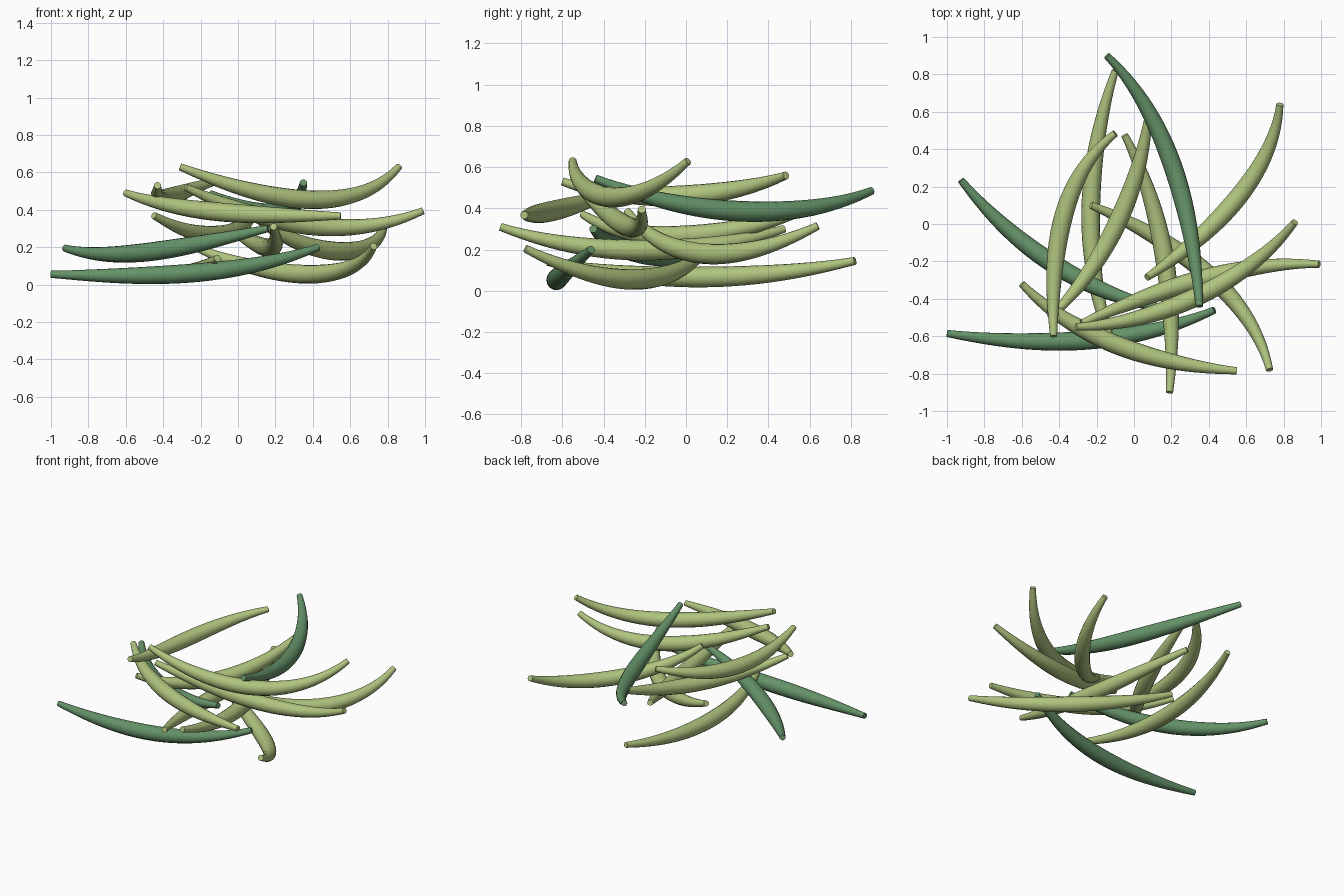
import bpy, bmesh, math
from mathutils import Vector

if "Cube" in bpy.data.objects:
    bpy.data.objects.remove(bpy.data.objects["Cube"])


def material(name, color):
    m = bpy.data.materials.new(name)
    m.diffuse_color = color
    m.use_nodes = True
    m.node_tree.nodes["Principled BSDF"].inputs["Base Color"].default_value = m.diffuse_color
    return m


light = material("light_green", (0.43, 0.55, 0.21, 1))
dark = material("dark_green", (0.13, 0.29, 0.14, 1))

RINGS, SIDES = 28, 16
R_END, R_MID = 0.019, 0.050


def path_point(pts, knots, t):
    # smooth cubic passing through the four guide points
    out = Vector()
    for i, p in enumerate(pts):
        w = 1.0
        for j, k in enumerate(knots):
            if j != i:
                w *= (t - k) / (knots[i] - k)
        out += p * w
    return out


def pod(name, guide, mat):
    pts = [Vector(p) for p in guide]
    knots = [0.0]
    for a, b in zip(pts, pts[1:]):
        knots.append(knots[-1] + (b - a).length)
    knots = [k / knots[-1] for k in knots]
    bm = bmesh.new()
    rings = []
    for i in range(RINGS + 1):
        t = i / RINGS
        c = path_point(pts, knots, t)
        d = (path_point(pts, knots, t + 0.01) - path_point(pts, knots, t - 0.01)).normalized()
        side = d.cross(Vector((0, 0, 1))).normalized()
        up = side.cross(d)
        r = R_END + (R_MID - R_END) * math.sin(math.pi * t) ** 1.1 if 0 < i < RINGS else R_END
        ring = []
        for s in range(SIDES):
            a = 2 * math.pi * s / SIDES
            ring.append(bm.verts.new(c + (side * math.cos(a) + up * math.sin(a)) * r))
        rings.append(ring)
    for r0, r1 in zip(rings, rings[1:]):
        for s in range(SIDES):
            n = (s + 1) % SIDES
            bm.faces.new((r0[s], r0[n], r1[n], r1[s]))
    # flat cut tips
    bm.faces.new(rings[0])
    bm.faces.new(rings[-1])
    bmesh.ops.recalc_face_normals(bm, faces=bm.faces[:])
    me = bpy.data.meshes.new(name)
    bm.to_mesh(me)
    bm.free()
    me.materials.append(mat)
    ob = bpy.data.objects.new(name, me)
    bpy.context.collection.objects.link(ob)
    bpy.ops.object.select_all(action='DESELECT')
    ob.select_set(True)
    bpy.context.view_layer.objects.active = ob
    bpy.ops.object.shade_smooth_by_angle(angle=math.radians(40))


# dark pods
dark_pods = [
    [(-0.145, 0.90, 0.485), (0.13, 0.50, 0.39), (0.285, 0.03, 0.41), (0.35, -0.44, 0.545)],
    [(-0.925, 0.235, 0.195), (-0.65, -0.05, 0.162), (-0.28, -0.30, 0.205), (0.16, -0.45, 0.30)],
    [(-1.0, -0.585, 0.055), (-0.55, -0.628, 0.048), (0.0, -0.59, 0.09), (0.43, -0.46, 0.20)],
]
# light pods
light_pods = [
    [(-0.10, 0.82, 0.145), (-0.21, 0.35, 0.078), (-0.22, -0.20, 0.075), (-0.11, -0.67, 0.14)],
    [(-0.10, 0.485, 0.56), (-0.32, 0.20, 0.485), (-0.42, -0.20, 0.46), (-0.43, -0.60, 0.53)],
    [(0.08, 0.60, 0.40), (-0.01, 0.20, 0.29), (-0.19, -0.18, 0.27), (-0.45, -0.50, 0.37)],
    [(-0.05, 0.475, 0.30), (0.105, 0.08, 0.215), (0.19, -0.40, 0.205), (0.19, -0.90, 0.31)],
    [(-0.60, -0.32, 0.49), (-0.28, -0.56, 0.41), (0.10, -0.71, 0.375), (0.55, -0.785, 0.367)],
    [(-0.23, 0.10, 0.20), (0.10, -0.06, 0.09), (0.47, -0.34, 0.06), (0.725, -0.78, 0.205)],
    [(0.07, -0.285, 0.385), (0.34, -0.08, 0.22), (0.60, 0.20, 0.18), (0.78, 0.64, 0.315)],
    [(-0.31, -0.55, 0.63), (0.10, -0.48, 0.495), (0.50, -0.30, 0.457), (0.86, 0.01, 0.63)],
    [(-0.28, -0.53, 0.52), (0.15, -0.36, 0.36), (0.55, -0.25, 0.305), (0.99, -0.215, 0.395)],
]
for n, g in enumerate(dark_pods):
    pod(f"dark_bean_pod_{n + 1}", g, dark)
for n, g in enumerate(light_pods):
    pod(f"light_bean_pod_{n + 1}", g, light)
